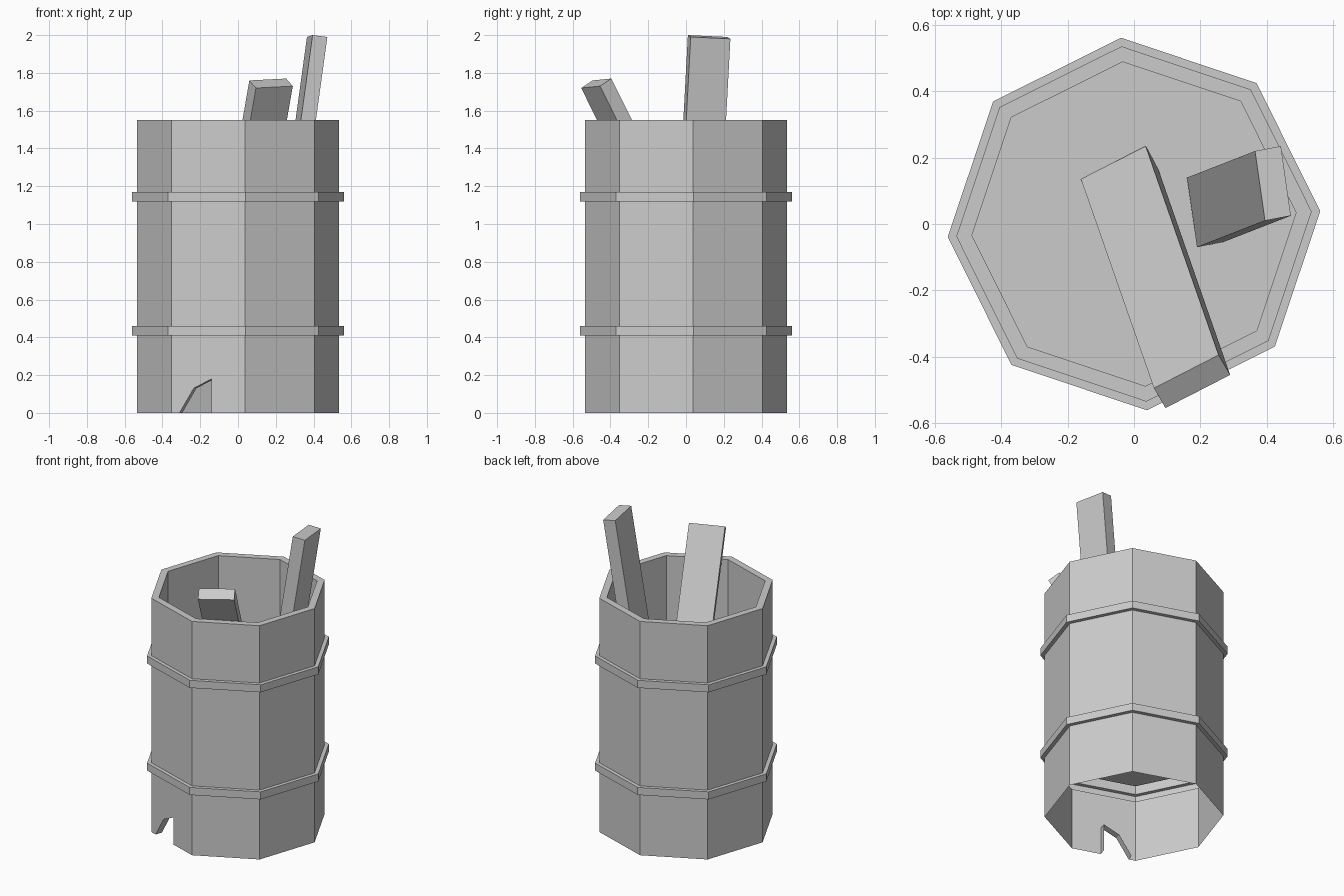
import bpy, bmesh, math
from mathutils import Vector

if "Cube" in bpy.data.objects:
    bpy.data.objects.remove(bpy.data.objects["Cube"])

SIDES, TURN = 8, math.radians(4)
WALL, BAND, INNER, FLOOR = 0.537, 0.563, 0.49, 0.49


def finish(name, bm):
    mesh = bpy.data.meshes.new(name)
    bm.to_mesh(mesh)
    bm.free()
    obj = bpy.data.objects.new(name, mesh)
    bpy.context.collection.objects.link(obj)
    return obj


# Barrel: one stepped wall sheet, folded over the rim down to a raised floor
def make_barrel():
    profile = [(WALL, 0)]
    for low in (0.41, 1.12):
        profile += [(WALL, low), (BAND, low), (BAND, low + 0.05), (WALL, low + 0.05)]
    profile += [(WALL, 1.55), (INNER, 1.55), (INNER, FLOOR)]

    bm = bmesh.new()
    rings = []
    for r, z in profile:
        angles = [TURN + math.tau * k / SIDES for k in range(SIDES)]
        rings.append([bm.verts.new((r * math.cos(a), r * math.sin(a), z)) for a in angles])

    notched = 5
    for i, (lower, upper) in enumerate(zip(rings, rings[1:])):
        for k in range(SIDES):
            n = (k + 1) % SIDES
            if i == 0 and k == notched:
                continue
            bm.faces.new((lower[k], lower[n], upper[n], upper[k]))
    bm.faces.new(rings[-1])

    # Broken notch at the foot of one front panel, with inward edges
    a, b = rings[0][notched], rings[0][notched + 1]
    inward = Vector((-(b.co - a.co).y, (b.co - a.co).x, 0)).normalized() * 0.047
    outer = []
    for x, z in [(-0.31, 0), (-0.235, 0.13), (-0.14, 0.18), (-0.14, 0)]:
        p = a.co.lerp(b.co, (x - a.co.x) / (b.co.x - a.co.x))
        outer.append(bm.verts.new((p.x, p.y, z)))
    inner = [bm.verts.new(v.co + inward) for v in outer]
    bm.faces.new([a, *outer, b, rings[1][notched + 1], rings[1][notched]])
    for i in range(3):
        bm.faces.new((outer[i + 1], outer[i], inner[i], inner[i + 1]))
    finish("barrel", bm)


# Plank: a box spanned by width, thickness and length from one top corner
def make_plank(name, corner, width, thick, down):
    corner, width, thick, down = map(Vector, (corner, width, thick, down))
    bm = bmesh.new()
    bmesh.ops.create_cube(bm, size=1)
    for v in bm.verts:
        u = v.co + Vector((0.5, 0.5, 0.5))
        v.co = corner + width * u.x + thick * u.y + down * u.z
    bmesh.ops.recalc_face_normals(bm, faces=bm.faces)
    finish(name, bm)


make_barrel()
make_plank("short_plank", (0.06, -0.495, 1.76), (0.195, 0.10, 0.01),
           (0.035, -0.06, -0.04), (-0.22, 0.63, -1.27))
make_plank("tall_plank", (0.365, 0.22, 1.99), (0.03, -0.21, 0.01),
           (0.078, 0.015, -0.01), (-0.205, -0.08, -1.49))
